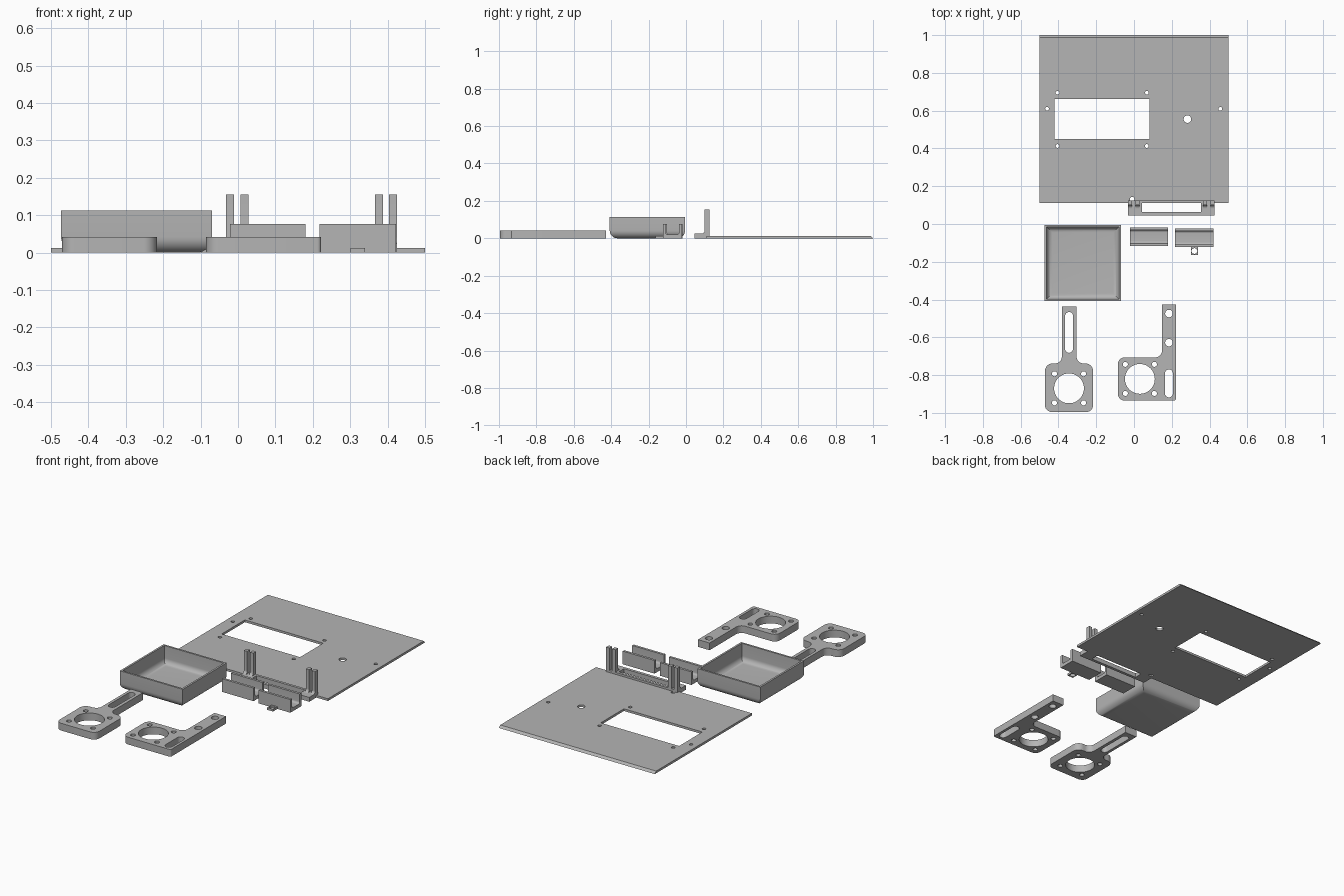
import bpy, bmesh
from math import sin, cos, pi
from mathutils import Matrix, Vector

if "Cube" in bpy.data.objects:
    bpy.data.objects.remove(bpy.data.objects["Cube"])

grey = bpy.data.materials.new("plain grey")
grey.use_nodes = True
colour = (0.46, 0.46, 0.46, 1)
grey.diffuse_color = colour
grey.node_tree.nodes["Principled BSDF"].inputs["Base Color"].default_value = colour

# Maps a flat profile to the side plane, with its depth along x
SIDE = Matrix(((0, 0, 1, 0), (1, 0, 0, 0), (0, 1, 0, 0), (0, 0, 0, 1)))


def finish(name, bm):
    mesh = bpy.data.meshes.new(name)
    bmesh.ops.recalc_face_normals(bm, faces=bm.faces)
    bm.to_mesh(mesh)
    bm.free()
    mesh.materials.append(grey)
    obj = bpy.data.objects.new(name, mesh)
    bpy.context.collection.objects.link(obj)
    bpy.ops.object.select_all(action="DESELECT")
    obj.select_set(True)
    bpy.context.view_layer.objects.active = obj
    bpy.ops.object.shade_smooth_by_angle(angle=0.6)
    return obj


def circle(x, y, r, n=32):
    return [(x + r * cos(2 * pi * i / n), y + r * sin(2 * pi * i / n)) for i in range(n)]


def rect(x0, x1, y0, y1):
    return [(x0, y0), (x1, y0), (x1, y1), (x0, y1)]


def slot(x, y0, y1, r, n=12):
    top = [(x + r * cos(pi * i / n), y1 - r + r * sin(pi * i / n)) for i in range(n + 1)]
    low = [(x - r * cos(pi * i / n), y0 + r - r * sin(pi * i / n)) for i in range(n + 1)]
    return top + low


def rounded(corners, n=8):
    """Outline of right-angled corners (x, y, radius)."""
    out = []
    for i, (x, y, r) in enumerate(corners):
        p = Vector((x, y))
        if r == 0:
            out.append((x, y))
            continue
        u = (Vector(corners[i - 1][:2]) - p).normalized()
        v = (Vector(corners[(i + 1) % len(corners)][:2]) - p).normalized()
        for k in range(n + 1):
            t = pi / 2 * k / n
            out.append(tuple(p + r * (u + v) - r * (cos(t) * v + sin(t) * u)))
    return out


def extrude(name, loops, low, high, matrix=Matrix()):
    """Fill the first loop, with the others as holes, and give it depth."""
    curve = bpy.data.curves.new(name, "CURVE")
    curve.dimensions = "2D"
    curve.fill_mode = "BOTH"
    curve.extrude = (high - low) / 2
    for loop in loops:
        spline = curve.splines.new("POLY")
        spline.points.add(len(loop) - 1)
        for point, (x, y) in zip(spline.points, loop):
            point.co = (x, y, 0, 1)
        spline.use_cyclic_u = True
    temp = bpy.data.objects.new(name + " outline", curve)
    bpy.context.collection.objects.link(temp)
    graph = bpy.context.evaluated_depsgraph_get()
    mesh = bpy.data.meshes.new_from_object(temp.evaluated_get(graph))
    bm = bmesh.new()
    bm.from_mesh(mesh)
    bpy.data.objects.remove(temp)
    bpy.data.curves.remove(curve)
    bpy.data.meshes.remove(mesh)
    bmesh.ops.remove_doubles(bm, verts=bm.verts, dist=0.0001)
    bm.transform(matrix @ Matrix.Translation((0, 0, (low + high) / 2)))
    return finish(name, bm)


# Large panel with window, screw holes and a bevelled back edge
holes = [rect(-0.42, 0.083, 0.45, 0.663), circle(0.283, 0.555, 0.02), circle(-0.01, 0.132, 0.012)]
holes += [circle(x, y, 0.01, 16) for x in (-0.405, 0.068) for y in (0.413, 0.695)]
holes += [circle(x, 0.61, 0.01, 16) for x in (-0.46, 0.457)]
panel = extrude("panel", [rect(-0.5, 0.5, 0.11, 1.0)] + holes, 0, 0.013)
for v in panel.data.vertices:
    if v.co.y > 0.99 and v.co.z > 0.01:
        v.co.y = 0.988

# Bracket: open base frame with two pairs of upright prongs
extrude("bracket_base", [rect(-0.032, 0.425, 0.046, 0.125), rect(0.042, 0.354, 0.063, 0.11)], 0, 0.025)
prong = rounded([(0.046, 0, 0), (0.125, 0, 0), (0.125, 0.155, 0), (0.1, 0.155, 0),
                 (0.1, 0.025, 0.018), (0.046, 0.025, 0)])
for i, x in enumerate((-0.032, 0.007, 0.366, 0.404)):
    extrude(f"bracket_prong_{i + 1}", [prong], x, x + 0.021, SIDE)


# U-shaped channels
def channel(name, x0, x1, y0, y1, wall=0.014, floor=0.02, height=0.076):
    profile = rounded([(y0, 0, 0), (y1, 0, 0), (y1, height, 0), (y1 - wall, height, 0),
                       (y1 - wall, floor, 0.012), (y0 + wall, floor, 0.012),
                       (y0 + wall, height, 0), (y0, height, 0)])
    extrude(name, [profile], x0, x1, SIDE)


channel("short_channel", -0.022, 0.181, -0.116, -0.018)
channel("tabbed_channel", 0.218, 0.422, -0.123, -0.023)
extrude("channel_tab", [rect(0.301, 0.339, -0.163, -0.123), circle(0.32, -0.143, 0.015)], 0, 0.013)

# Tray: square rings of (inset, height) from the underside over the rim to the floor
r, q, wall, floor = 0.042, 0.03, 0.011, 0.012
steps = [pi / 2 * i / 8 for i in range(9)]
rings = [(r - r * sin(t), r - r * cos(t)) for t in steps] + [(0, 0.113), (wall, 0.113)]
rings += [(wall + q - q * cos(t), floor + q - q * sin(t)) for t in steps]
bm = bmesh.new()
loops = [[bm.verts.new((x, y, z)) for x, y in rect(-0.473 + d, -0.069 - d, -0.408 + d, -0.005 - d)]
         for d, z in rings]
for a, b in zip(loops, loops[1:]):
    for i in range(4):
        j = (i + 1) % 4
        bm.faces.new((a[i], a[j], b[j], b[i]))
bm.faces.new(loops[0])
bm.faces.new(loops[-1])
finish("tray", bm)


# Motor mounts: one with a central slotted arm, one with an arm on its side
def mount_holes(x, y):
    return [circle(x, y, 0.079, 48)] + [circle(x + a, y + b, 0.0135, 20)
                                        for a in (-0.077, 0.077) for b in (-0.077, 0.077)]


thick = 0.042
straight = rounded([(-0.471, -0.995, 0.035), (-0.217, -0.995, 0.035), (-0.217, -0.738, 0.04),
                    (-0.304, -0.738, 0.035), (-0.304, -0.436, 0), (-0.382, -0.436, 0),
                    (-0.382, -0.738, 0.035), (-0.471, -0.738, 0.04)])
extrude("straight_mount", [straight, slot(-0.344, -0.682, -0.466, 0.021)]
        + mount_holes(-0.344, -0.87), 0, thick)

angled = rounded([(-0.085, -0.935, 0.035), (0.222, -0.935, 0.01), (0.222, -0.427, 0),
                  (0.148, -0.427, 0), (0.148, -0.706, 0.035), (-0.085, -0.706, 0.035)])
angled_holes = [slot(0.185, -0.918, -0.77, 0.021)] + [circle(0.185, y, 0.02) for y in (-0.474, -0.628)]
extrude("angled_mount", [angled] + angled_holes + mount_holes(0.031, -0.82), 0, thick)
